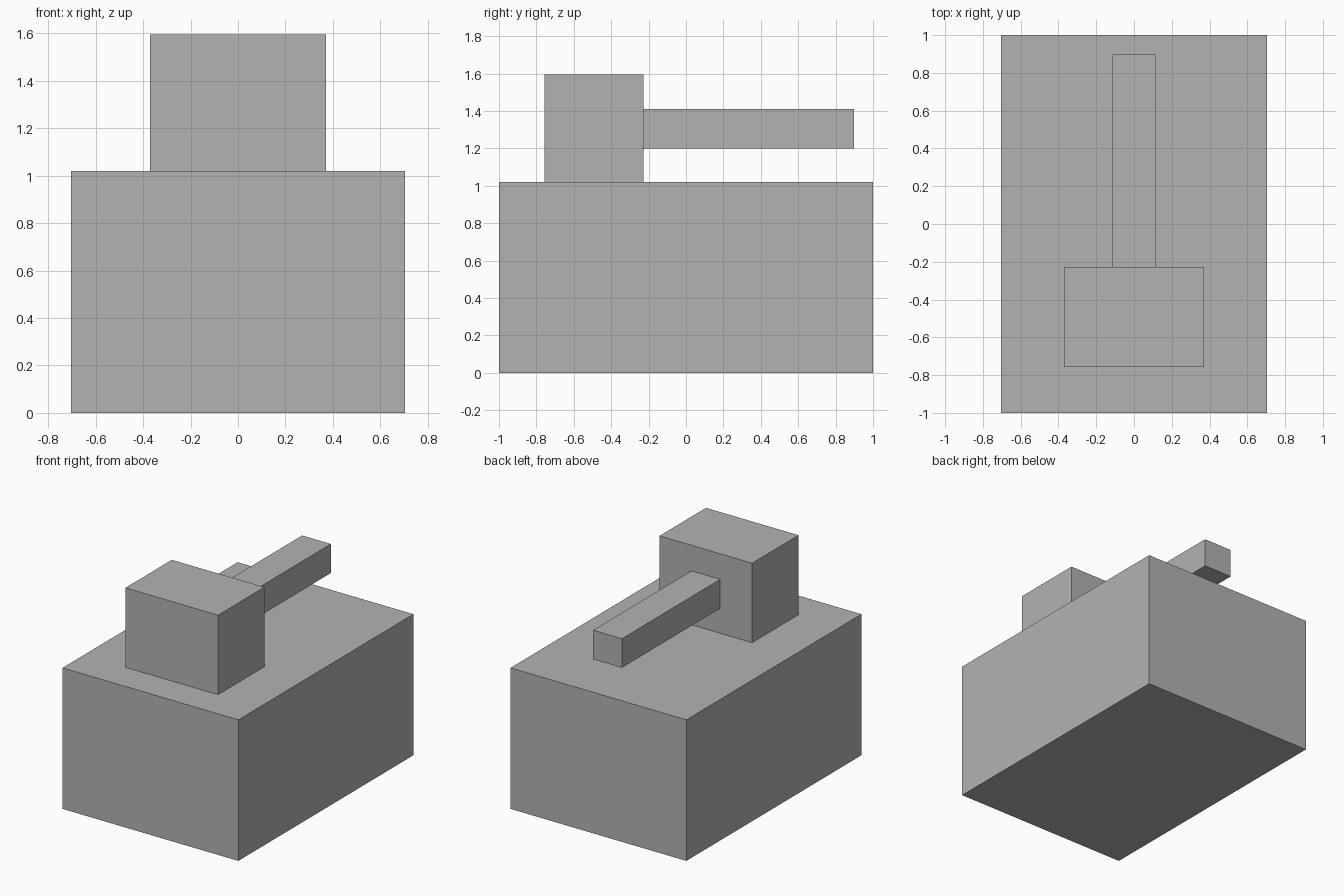
import bpy

# Remove the default cube
cube = bpy.data.objects.get("Cube")
if cube:
    bpy.data.objects.remove(cube, do_unlink=True)

# Single plain grey
GREY = (0.45, 0.45, 0.45, 1.0)
grey = bpy.data.materials.new("plain grey")
grey.use_nodes = True
grey.diffuse_color = GREY
grey.node_tree.nodes["Principled BSDF"].inputs["Base Color"].default_value = GREY


def box(name, low, high):
    """Add a flat-sided box spanning two opposite corners."""
    centre = [(a + b) / 2 for a, b in zip(low, high)]
    bpy.ops.mesh.primitive_cube_add(size=1, location=centre)
    part = bpy.context.object
    part.name = name
    part.scale = [b - a for a, b in zip(low, high)]
    bpy.ops.object.transform_apply(location=False, rotation=False, scale=True)
    part.data.materials.append(grey)
    return part


# Hull block, turret standing on it, and barrel reaching towards the back
box("hull", (-0.703, -1, 0), (0.703, 1, 1.02))
box("turret", (-0.37, -0.757, 1.02), (0.37, -0.227, 1.595))
box("barrel", (-0.115, -0.227, 1.2), (0.115, 0.897, 1.41))
